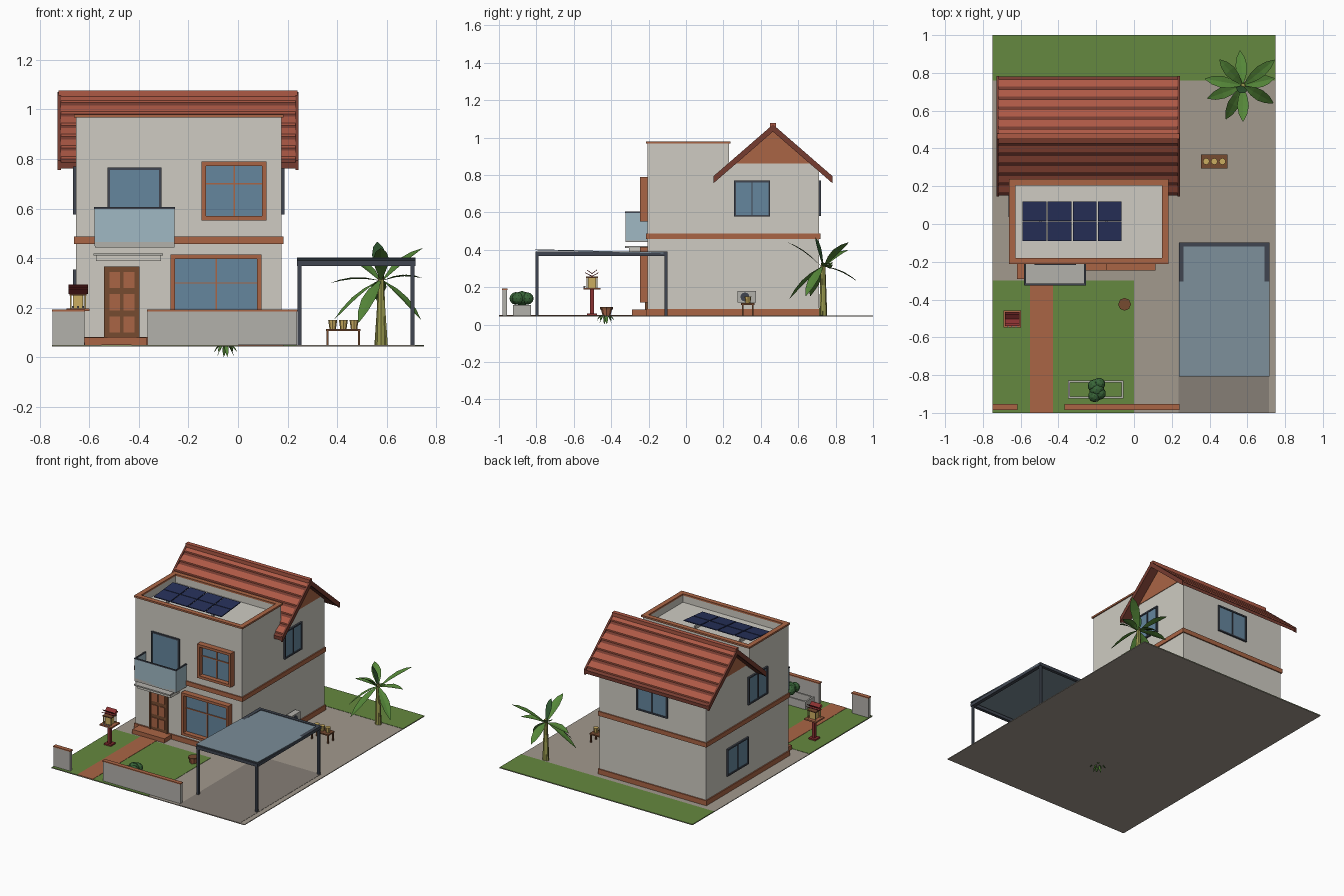
import bpy, bmesh, math
from mathutils import Vector

if "Cube" in bpy.data.objects:
    bpy.data.objects.remove(bpy.data.objects["Cube"])

def mat(name, r, g, b, a=1):
    m = bpy.data.materials.new(name)
    m.diffuse_color = (r, g, b, a)
    m.use_nodes = True
    m.node_tree.nodes["Principled BSDF"].inputs["Base Color"].default_value = m.diffuse_color
    return m

WALL = mat("wall", .62, .60, .54); BRICK = mat("brick", .40, .13, .06)
TILE = mat("tile", .42, .10, .06); DTILE = mat("tile_dark", .18, .045, .03)
DARK = mat("dark_metal", .05, .06, .08); GLASS = mat("glass", .13, .24, .34)
CLEAR = mat("clear_glass", .35, .48, .55, .6); WOOD = mat("wood", .18, .07, .03)
GRASS = mat("grass", .13, .25, .05); PAVE = mat("paving", .36, .32, .27)
DRIVE = mat("driveway", .24, .21, .18); LEAF = mat("leaf", .09, .24, .04)
BUSH = mat("bush", .04, .13, .04); STEM = mat("stem", .33, .33, .08)
SOLAR = mat("solar", .02, .03, .10); GOLD = mat("gold", .60, .42, .12)
CONC = mat("concrete", .45, .44, .41); RED = mat("red", .25, .03, .03)

def finish(name, bm, m):
    bmesh.ops.recalc_face_normals(bm, faces=bm.faces)
    me = bpy.data.meshes.new(name)
    bm.to_mesh(me); bm.free()
    me.materials.append(m)
    ob = bpy.data.objects.new(name, me)
    bpy.context.collection.objects.link(ob)
    return ob

def prism(name, x0, x1, prof, m):
    """Extrude a (y, z) profile along x."""
    bm = bmesh.new()
    f = bm.faces.new([bm.verts.new((x0, y, z)) for y, z in prof])
    g = bmesh.ops.extrude_face_region(bm, geom=[f])["geom"]
    bmesh.ops.translate(bm, vec=(x1 - x0, 0, 0), verts=[v for v in g if isinstance(v, bmesh.types.BMVert)])
    return finish(name, bm, m)

def box(name, x0, x1, y0, y1, z0, z1, m):
    return prism(name, x0, x1, [(y0, z0), (y1, z0), (y1, z1), (y0, z1)], m)

def cone(name, a, b, r0, r1, m, n=8):
    a, b = Vector(a), Vector(b)
    bm = bmesh.new()
    bmesh.ops.create_cone(bm, cap_ends=True, segments=n, radius1=r0, radius2=r1, depth=(b - a).length)
    bm.transform((b - a).to_track_quat('Z', 'Y').to_matrix().to_4x4())
    bmesh.ops.translate(bm, vec=(a + b) / 2, verts=bm.verts)
    return finish(name, bm, m)

def leaf(name, a, b, w, m):
    a, b = Vector(a), Vector(b)
    side = (b - a).cross(Vector((0, 0, 1))).normalized()
    bm = bmesh.new()
    rows = []
    for t, k in ((0, .12), (.3, .8), (.55, 1), (.8, .7), (1, .06)):
        c = a.lerp(b, t) + Vector((0, 0, .012 * math.sin(math.pi * t)))
        s = side * w * k / 2
        rows.append([bm.verts.new(p) for p in (c - s + Vector((0, 0, .1 * w * k)), c, c + s + Vector((0, 0, .1 * w * k)))])
    for p, q in zip(rows, rows[1:]):
        for i in (0, 1):
            bm.faces.new((p[i], p[i + 1], q[i + 1], q[i]))
    return finish(name, bm, m)

G = .05                                   # ground level
X0, X1, Y0, YM, Y1 = -.653, .175, -.205, .23, .71   # house walls

def wbox(name, face, u0, u1, d0, d1, z0, z1, m):
    """Box on a wall: u runs along the wall, d sticks out from it."""
    if face == "front": return box(name, u0, u1, Y0 - d1, Y0 - d0, z0, z1, m)
    if face == "back": return box(name, u0, u1, Y1 + d0, Y1 + d1, z0, z1, m)
    if face == "left": return box(name, X0 - d1, X0 - d0, u0, u1, z0, z1, m)
    return box(name, X1 + d0, X1 + d1, u0, u1, z0, z1, m)

def window(name, face, u0, u1, z0, z1, d, t, m, bar=None, mid=True):
    wbox(name + "_glass", face, u0 + t / 2, u1 - t / 2, -.002, min(.006, d / 2), z0 + t / 2, z1 - t / 2, GLASS)
    for s, (a, b, c, e) in {"left": (u0, u0 + t, z0, z1), "right": (u1 - t, u1, z0, z1),
                            "bottom": (u0, u1, z0, z0 + t), "top": (u0, u1, z1 - t, z1)}.items():
        wbox(f"{name}_frame_{s}", face, a, b, 0, d, c, e, m)
    if mid:
        c = (u0 + u1) / 2
        wbox(name + "_mullion", face, c - .003, c + .003, 0, .012, z0, z1, m)
    if bar:
        wbox(name + "_transom", face, u0, u1, 0, .012, bar - .003, bar + .003, m)

# Plot
box("paving", -.75, .75, -1, 1, .043, .048, PAVE)
box("back_lawn", -.75, .75, .76, 1, .045, G, GRASS)
box("front_lawn", -.75, 0, -1, -.3, .045, G, GRASS)
box("garden_path", -.55, -.43, -1, -.29, .045, .052, BRICK)
box("driveway", .235, .715, -1, -.1, .045, .0495, DRIVE)

# House body
box("front_block", X0, X1, Y0, YM, G, .92, WALL)
prism("rear_block", X0, X1, [(YM, G), (Y1, G), (Y1, .83), (.465, 1.04), (YM, .83)], WALL)
for n, z0, z1, e in (("plinth", .048, .083, .008), ("floor_band", .457, .488, .008)):
    box(n, X0 - e, X1 + e, Y0 - e, Y1 + e, z0, z1, BRICK)
for n, z0, z1, e, t, m in (("parapet", .92, .97, 0, .025, WALL), ("parapet_cap", .968, .98, .008, .034, BRICK)):
    a, b, c, d = X0 - e, X1 + e, Y0 - e, YM + e
    box(n + "_left", a, a + t, c, d, z0, z1, m)
    box(n + "_right", b - t, b, c, d, z0, z1, m)
    box(n + "_front", a + t, b - t, c, c + t, z0, z1, m)
    box(n + "_back", a + t, b - t, d - t, d, z0, z1, m)
for x in (X0 - .004, X1):
    prism("gable", x, x + .004, [(.262, .862), (.668, .862), (.465, 1.04)], BRICK)

# Pitched roof with stepped tile rows
YR, ZR, RUN, K = .465, 1.06, .315, .868
for s, n in ((-1, "front"), (1, "rear")):
    def P(t, h): return (YR + s * RUN * t, ZR - K * RUN * t + h)
    prism(f"roof_{n}", -.72, .236, [P(0, -.024), P(1, -.024), P(1, 0), P(0, 0)], DTILE)
    for i in range(6):
        a, b = i / 6, (i + .72) / 6
        prism(f"tile_row_{n}", -.716, .232, [P(a, -.004), P(b, -.004), P(b, .01), P(a, .002)], TILE)
    for x in (-.728, .231):
        prism(f"barge_board_{n}", x, x + .013, [P(0, -.028), P(1.01, -.028), P(1.01, .01), P(0, .01)], DTILE)
box("ridge_cap", -.724, .24, YR - .015, YR + .015, 1.05, 1.077, TILE)

# Solar panels
for i in range(4):
    for j in range(2):
        x, y = -.59 + .133 * i, -.09 + .107 * j
        z = .94 + .01 * j
        prism("solar_panel", x, x + .126, [(y, z), (y + .102, z + .01), (y + .102, z + .016), (y, z + .006)], SOLAR)
for x in (-.5, -.15):
    box("panel_rail", x, x + .01, -.08, .11, .92, .943, CONC)

# Windows
window("upper_window", "front", -.147, .115, .552, .79, .04, .018, BRICK, .70)
window("lower_window", "front", -.272, .095, .117, .415, .04, .018, BRICK, .30)
window("balcony_door", "front", -.526, -.308, .465, .766, .012, .01, DARK, mid=False)
window("right_window", "right", .257, .45, .577, .77, .012, .01, DARK)
window("left_upper_window", "left", .036, .25, .577, .77, .012, .01, DARK)
window("left_lower_window", "left", .25, .485, .165, .355, .012, .01, DARK)
window("back_window", "back", -.357, -.118, .58, .77, .012, .01, DARK)

# Front door, step and canopy
wbox("front_door", "front", -.53, -.407, 0, .008, .08, .36, WOOD)
for u in (-.54, -.41):
    wbox("door_jamb", "front", u, u + .013, 0, .014, .08, .367, WOOD)
wbox("door_head", "front", -.54, -.397, 0, .014, .354, .367, WOOD)
for u in (-.519, -.462):
    for z in (.1, .19, .28):
        wbox("door_panel", "front", u, u + .044, 0, .012, z, z + .065, BRICK)
wbox("door_step", "front", -.62, -.37, 0, .085, G, .08, BRICK)
wbox("canopy", "front", -.583, -.303, 0, .12, .411, .42, CONC)
wbox("canopy_base", "front", -.573, -.31, 0, .10, .388, .411, WALL)

# Balcony
wbox("balcony_slab", "front", -.577, -.257, 0, .118, .443, .465, CONC)
wbox("balcony_glass_front", "front", -.577, -.257, .113, .118, .45, .60, CLEAR)
wbox("balcony_rail_front", "front", -.58, -.254, .111, .12, .598, .606, DARK)
for u in (-.578, -.262):
    wbox("balcony_glass_side", "front", u, u + .005, 0, .118, .45, .60, CLEAR)
    wbox("balcony_rail_side", "front", u - .002, u + .007, 0, .12, .598, .606, DARK)

# Air conditioner
wbox("air_unit", "right", .275, .375, .008, .05, .117, .18, CONC)
cone("air_unit_fan", (.224, .315, .148), (.228, .315, .148), .024, .024, DARK, 12)

# Carport
for x in (.24, .695):
    for y in (-.805, -.115):
        box("carport_post", x, x + .016, y, y + .016, G, .37, DARK)
    box("carport_side_beam", x - .003, x + .022, -.805, -.098, .368, .39, DARK)
for y in (-.805, -.12):
    box("carport_cross_beam", .237, .717, y, y + .022, .368, .39, DARK)
prism("carport_glass", .237, .717, [(-.807, .398), (-.11, .381), (-.11, .385), (-.807, .403)], mat("smoked_glass", .2, .27, .32, .85))

# Front boundary wall
for x0, x1 in ((-.75, -.617), (-.367, .24)):
    box("boundary_wall", x0 + .002, x1 - .002, -.98, -.958, G, .186, CONC)
    box("boundary_cap", x0, x1, -.984, -.954, .186, .193, BRICK)

# Planter with bush
for y in (-.925, -.84):
    box("planter_side", -.35, -.055, y, y + .012, G, .105, CONC)
for x in (-.35, -.067):
    box("planter_end", x, x + .012, -.913, -.84, G, .105, CONC)
box("planter_soil", -.338, -.067, -.913, -.84, G, .06, GRASS)
bm = bmesh.new()
for dx, dy, r in ((0, 0, .04), (.012, .03, .033), (-.012, -.033, .034), (.015, -.02, .034), (-.015, .02, .034)):
    v = bmesh.ops.create_icosphere(bm, subdivisions=2, radius=r)["verts"]
    bmesh.ops.translate(bm, vec=(-.197 + dx, -.877 + dy, .14), verts=v)
finish("bush", bm, BUSH)

# Potted plant with drooping leaves
cone("plant_pot", (-.05, -.425, G), (-.05, -.425, .088), .022, .031, BRICK)
cone("pot_rim", (-.05, -.425, .082), (-.05, -.425, .093), .034, .034, WOOD)
for i in range(8):
    a = i * math.pi / 4 + .2
    r = .055 if i % 2 else .035
    leaf("pot_leaf", (-.05, -.43, .05), (-.05 + r * math.cos(a), -.43 + r * math.sin(a), .022 if i % 2 else .002), .018, LEAF)

# Small shrine on a post
sx, sy = -.645, -.503
box("shrine_base", sx - .027, sx + .027, sy - .027, sy + .027, G, .06, RED)
box("shrine_post", sx - .011, sx + .011, sy - .011, sy + .011, .06, .188, RED)
box("shrine_platform", sx - .046, sx + .046, sy - .046, sy + .046, .187, .197, BRICK)
box("shrine_house", sx - .02, sx + .02, sy - .022, sy + .022, .197, .255, GOLD)
for dx in (-.032, .026):
    for dy in (-.03, .024):
        box("shrine_column", sx + dx, sx + dx + .006, sy + dy, sy + dy + .006, .197, .255, GOLD)
box("shrine_ceiling", sx - .034, sx + .034, sy - .032, sy + .032, .25, .256, WOOD)
for s in (-1, 1):
    for h, w in ((.256, .036), (.27, .026)):
        prism("shrine_roof", sx - .039, sx + .039, [(sy, h), (sy + s * w, h + .02), (sy + s * w, h + .024), (sy, h + .005)], RED)
for dx in (-.02, 0, .02):
    cone("offering_cup", (sx + dx, sy - .04, .197), (sx + dx, sy - .04, .207), .004, .005, CONC, 6)

# Bench with three pots
box("bench_top", .355, .495, .295, .367, .106, .115, WOOD)
for x in (.358, .484):
    for y in (.3, .354):
        box("bench_leg", x, x + .008, y, y + .008, G, .106, WOOD)
for x in (.382, .425, .468):
    cone("bench_pot", (x, .331, .115), (x, .331, .15), .013, .018, GOLD)

# Palm: stems and leaves given as heading, reach, tip height
px, py = .577, .733
cone("palm_trunk", (px, py, G), (px, py, .33), .022, .012, STEM)
for dx, dy in ((-.018, .01), (.018, -.008)):
    cone("palm_side_stem", (px + dx, py + dy, G), (px + dx * .4, py + dy * .4, .26), .01, .006, STEM, 6)
for a, r, z in ((39, .215, .44), (95, .185, .23), (132, .185, .40), (170, .205, .30), (200, .20, .153),
                (243, .20, .14), (270, .19, .44), (-30, .185, .153), (13, .17, .32)):
    c, s = math.cos(math.radians(a)), math.sin(math.radians(a))
    leaf("palm_leaf", (px + .008 * c, py + .008 * s, .31), (px + r * c, py + r * s, z), .062, LEAF)
leaf("palm_top_leaf", (px, py, .31), (px - .015, py - .04, .465), .06, BUSH)
